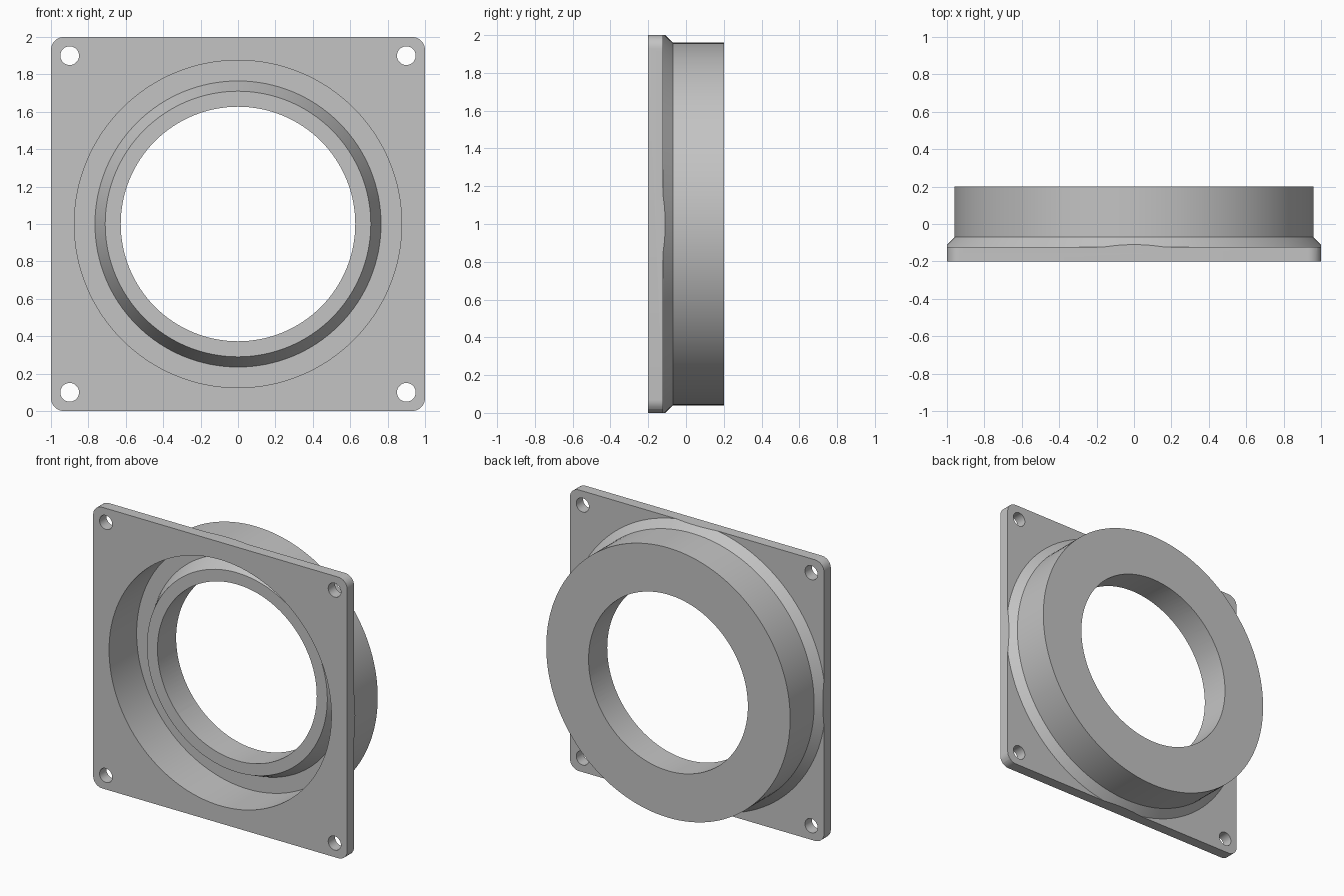
import bpy, bmesh, math
from mathutils import Vector

if "Cube" in bpy.data.objects:
    bpy.data.objects.remove(bpy.data.objects["Cube"], do_unlink=True)

CENTRE = Vector((0, 0, 1))

grey = bpy.data.materials.new("plain grey")
grey.use_nodes = True
colour = (0.55, 0.55, 0.55, 1)
grey.diffuse_color = colour
grey.node_tree.nodes["Principled BSDF"].inputs["Base Color"].default_value = colour


def finish(bm, name):
    bmesh.ops.recalc_face_normals(bm, faces=bm.faces)
    mesh = bpy.data.meshes.new(name)
    bm.to_mesh(mesh)
    bm.free()
    mesh.materials.append(grey)
    obj = bpy.data.objects.new(name, mesh)
    bpy.context.collection.objects.link(obj)
    return obj


def lathe(name, profile, centre=CENTRE, steps=128):
    """Solid turned about the y direction from (radius, y) points."""
    bm = bmesh.new()
    verts = [bm.verts.new(centre + Vector((r, y, 0))) for r, y in profile]
    edges = [bm.edges.new(pair) for pair in zip(verts, verts[1:])]
    bmesh.ops.spin(bm, geom=verts + edges, cent=centre, axis=(0, 1, 0),
                   angle=math.tau, steps=steps)
    bmesh.ops.remove_doubles(bm, verts=bm.verts, dist=1e-4)
    return finish(bm, name)


def rounded_block(name, y0, y1, radius):
    bm = bmesh.new()
    bmesh.ops.create_cube(bm, size=2)
    for v in bm.verts:
        v.co = Vector((v.co.x, y1 if v.co.y > 0 else y0, v.co.z + 1))
    corners = [e for e in bm.edges
               if abs((e.verts[0].co - e.verts[1].co).y) > 0.01]
    bmesh.ops.bevel(bm, geom=corners, offset=radius, segments=8,
                    profile=0.5, affect='EDGES')
    return finish(bm, name)


def boolean(target, tool, operation):
    mod = target.modifiers.new(tool.name, 'BOOLEAN')
    mod.operation = operation
    mod.solver = 'EXACT'
    mod.object = tool
    tool.hide_render = True
    bpy.context.view_layer.objects.active = target
    bpy.ops.object.modifier_apply(modifier=mod.name)
    bpy.data.objects.remove(tool, do_unlink=True)


# Square flange trimmed to a plate with a chamfered collar behind it
flange = rounded_block("flange_and_collar", -0.2, 0.4, 0.07)
boolean(flange, lathe("outer_shape", [
    (0, -0.3), (1.6, -0.3), (1.6, -0.123), (1.013, -0.123),
    (0.96, -0.07), (0.96, 0.2), (0, 0.2)]), 'INTERSECT')

# Front recess around a tapered inner lip, and the bore right through
boolean(flange, lathe("recess_and_bore", [
    (0, -0.3), (0.875, -0.3), (0.875, 0.11), (0.765, 0.11),
    (0.71, -0.01), (0.627, -0.01), (0.627, 0.3), (0, 0.3)]), 'DIFFERENCE')

# Corner screw holes
for sx in (-1, 1):
    for sz in (-1, 1):
        spot = CENTRE + Vector((0.9 * sx, 0, 0.9 * sz))
        boolean(flange, lathe("screw_hole", [
            (0, -0.3), (0.05, -0.3), (0.05, 0), (0, 0)], spot, 32), 'DIFFERENCE')

bpy.ops.object.select_all(action='DESELECT')
flange.select_set(True)
bpy.context.view_layer.objects.active = flange
bpy.ops.object.shade_smooth_by_angle(angle=math.radians(20))
